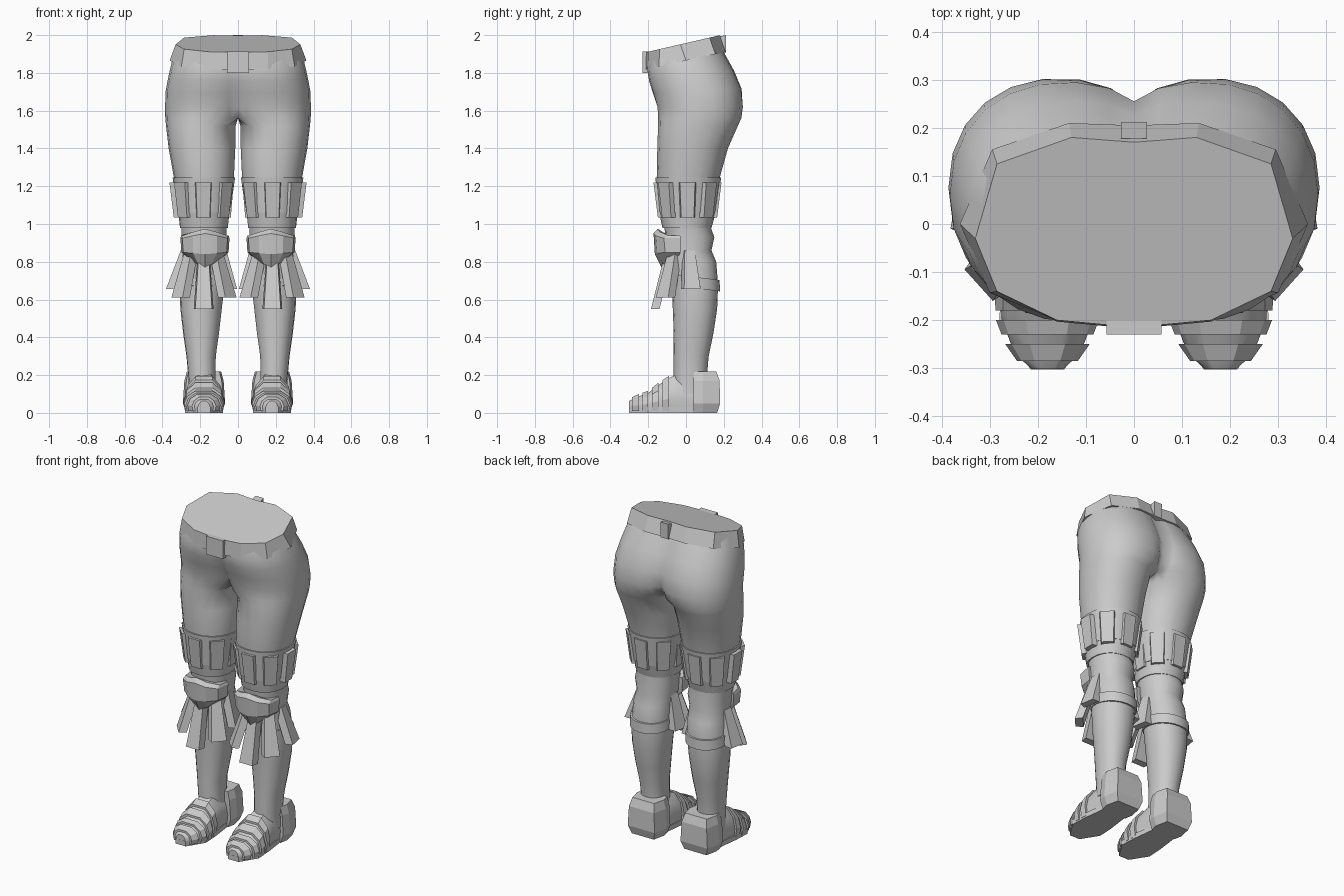
import bpy, bmesh, math
from mathutils import Vector

if "Cube" in bpy.data.objects:
    bpy.data.objects.remove(bpy.data.objects["Cube"])

grey = bpy.data.materials.new("light_grey")
grey.diffuse_color = (0.6, 0.6, 0.6, 1)
grey.use_nodes = True
grey.node_tree.nodes["Principled BSDF"].inputs["Base Color"].default_value = grey.diffuse_color


def finish(name, bm, mirror=True, smooth=None):
    """Turn a bmesh into a named object, optionally mirrored and smoothed."""
    bmesh.ops.recalc_face_normals(bm, faces=bm.faces)
    me = bpy.data.meshes.new(name)
    bm.to_mesh(me)
    bm.free()
    ob = bpy.data.objects.new(name, me)
    bpy.context.collection.objects.link(ob)
    me.materials.append(grey)
    bpy.ops.object.select_all(action='DESELECT')
    ob.select_set(True)
    bpy.context.view_layer.objects.active = ob
    if smooth:
        bpy.ops.object.shade_smooth_by_angle(angle=math.radians(smooth))
    if mirror:
        mod = ob.modifiers.new("Mirror", 'MIRROR')
        mod.use_clip = True
        mod.merge_threshold = 0.0005
    return ob


def loft(bm, rings, caps=True):
    """Skin a list of closed rings with equal point counts."""
    vs = [[bm.verts.new(p) for p in r] for r in rings]
    n = len(vs[0])
    for a, b in zip(vs, vs[1:]):
        for i in range(n):
            j = (i + 1) % n
            bm.faces.new((a[i], a[j], b[j], b[i]))
    if caps:
        bm.faces.new(vs[0])
        bm.faces.new(vs[-1])


def leg_ring(z, cx, rx, y0, y1, tilt=0.0, e=0.92):
    """Oval section; where it crosses the middle it is cut flat at x = 0."""
    cy, ry = (y0 + y1) / 2, (y1 - y0) / 2
    cut = rx > cx
    t0 = math.acos(-cx / rx) if cut else 0.78 * math.pi

    def pt(t):
        c, s = math.cos(t), math.sin(t)
        return [cx + rx * math.copysign(abs(c) ** e, c),
                cy + ry * math.copysign(abs(s) ** e, s)]
    ring = [pt(-t0 + 2 * t0 * i / 16) for i in range(17)]
    if cut:
        ring[0][0] = ring[16][0] = 0
    for k in range(1, 5):
        if cut:
            ring.append([0, ring[16][1] + (ring[0][1] - ring[16][1]) * k / 5])
        else:
            ring.append(pt(t0 + 2 * (math.pi - t0) * k / 5))
    return [(max(x, 0), y, z + tilt * y) for x, y in ring]


def plate(bm, ang, cx, cy, top, bot, thick=0.03):
    """Tapered slab around a leg; top and bot are (radius, z, width)."""
    a = math.radians(ang)
    out, side = Vector((math.cos(a), math.sin(a), 0)), Vector((-math.sin(a), math.cos(a), 0))
    rings = []
    for r, z, w in (top, bot):
        c = Vector((cx, cy, z)) + out * r
        rings.append([c - side * w / 2 - out * thick, c + side * w / 2 - out * thick,
                      c + side * w * .42, c - side * w * .42])
    loft(bm, rings)


def box(bm, x0, x1, y0, y1, z0, z1, dz=0.0):
    loft(bm, [[(x0, y0, z), (x1, y0, z), (x1, y1, z + dz), (x0, y1, z + dz)] for z in (z0, z1)])


# Hips and legs: z, centre x, half width, front y, back y, tilt
sections = [
    (1.93, .10, .22, -.19, .17, .22), (1.86, .11, .24, -.205, .205, .2),
    (1.78, .125, .243, -.195, .255, .12), (1.70, .14, .243, -.175, .295, .05),
    (1.62, .155, .231, -.152, .303), (1.56, .172, .213, -.148, .293),
    (1.52, .196, .185, -.148, .275), (1.40, .19, .177, -.152, .222),
    (1.25, .18, .16, -.155, .18), (1.10, .18, .137, -.14, .155),
    (1.00, .18, .12, -.115, .125), (.93, .18, .12, -.11, .15),
    (.86, .18, .115, -.10, .135), (.80, .185, .115, -.09, .16),
    (.68, .19, .12, -.075, .17), (.55, .195, .11, -.07, .165),
    (.42, .195, .095, -.065, .145), (.30, .195, .078, -.065, .12),
    (.18, .19, .072, -.065, .11), (.10, .19, .075, -.065, .11)]
bm = bmesh.new()
loft(bm, [leg_ring(*s) for s in sections])
inner = [f for f in bm.faces if all(v.co.x < 1e-5 for v in f.verts)]
bmesh.ops.delete(bm, geom=inner, context='FACES')
finish("hips_and_legs", bm, smooth=50)

# Belt, tilted up toward the back
half_top = [(.16, -.2), (.285, -.14), (.33, -.03), (.285, .125), (.13, .18)]
half_low = [(.16, -.203), (.3, -.143), (.362, 0), (.295, .155), (.135, .21)]


def belt_ring(half, front, back, base, tilt):
    pts = [(0, front)] + half + [(0, back)] + [(-x, y) for x, y in reversed(half)]
    return [(x, y, base + tilt * y) for x, y in pts]


bm = bmesh.new()
loft(bm, [belt_ring(half_low, -.218, .205, 1.865, .22),
          belt_ring(half_top, -.215, .17, 1.958, .23)])
finish("belt", bm, mirror=False)

# Buckle in front and loop behind
bm = bmesh.new()
box(bm, -.057, .057, -.23, -.2, 1.80, 1.912)
finish("buckle", bm, mirror=False)
bm = bmesh.new()
box(bm, -.027, .027, .178, .212, 1.9, 1.993, .007)
finish("belt_loop", bm, mirror=False)

# Bands around the thigh, above the knee and around the calf
for name, rings in {
    "thigh_band": [(1.245, .18, .166, -.162, .186), (1.06, .18, .139, -.145, .16)],
    "knee_band": [(1.06, .18, .136, -.142, .158), (.98, .18, .127, -.125, .135)],
    "calf_band": [(.725, .19, .126, -.085, .178, -.12), (.665, .19, .125, -.08, .18, -.12)],
}.items():
    bm = bmesh.new()
    loft(bm, [leg_ring(*r) for r in rings])
    finish(name, bm, smooth=40)

# Ring of slabs on the thigh
bm = bmesh.new()
for k in range(8):
    plate(bm, -90 + 45 * k, .183, .008, (.18 if k != 6 else .16, 1.22, .095),
          (.157 if k != 6 else .145, 1.035, .08), .035)
finish("thigh_slabs", bm)

# Faceted knee pad: half width, front y, back y, height at sides and centre
bm = bmesh.new()
rings = []
for w, f, b, zs, zc in ((.125, -.15, -.03, .94, .975), (.13, -.172, -.03, .925, .95),
                        (.125, -.165, -.03, .85, .84), (.07, -.13, -.05, .80, .77)):
    rings.append([(.175 + sx * w, y, z) for sx, y, z in (
        (-1, b, zs), (-.92, f + .055, zs), (-.5, f + .012, (zs + zc) / 2), (0, f, zc),
        (.5, f + .012, (zs + zc) / 2), (.92, f + .055, zs), (1, b, zs))])
loft(bm, rings)
finish("knee_pad", bm, smooth=25)

# Flared slabs hanging below the knee
bm = bmesh.new()
for ang, r, zt, zb in ((-90, .185, .82, .55), (-42, .19, .84, .61), (10, .195, .86, .655),
                       (-138, .195, .84, .61), (170, .172, .86, .655)):
    plate(bm, ang, .182, .0, (.118, zt, .065), (r, zb, .105), .045)
finish("knee_skirt", bm)


def foot_ring(y, w, top, grow=0.0, base=0.0, cx=.18):
    w, top = w + grow, top + grow
    return [(cx + sx * w, y, base + sz * (top - base)) for sx, sz in (
        (-.92, 0), (-1, .35), (-.85, .72), (-.42, 1), (.42, 1), (.85, .72), (1, .35), (.92, 0))]


# Shoe lofted from toe to heel
profile = [(-.302, .032, .062), (-.27, .068, .08), (-.2, .095, .105),
           (-.15, .098, .145), (-.08, .09, .19), (-.03, .085, .21), (.1, .08, .17)]
bm = bmesh.new()
loft(bm, [foot_ring(*p, base=.012) for p in profile])
finish("shoe", bm, smooth=35)

# Sole under the forefoot
bm = bmesh.new()
loft(bm, [[(.18 + s * w, y, z) for s, w, y in (
    (-1, .035, -.303), (-1, .1, -.2), (-1, .095, -.1), (-1, .075, .06),
    (1, .075, .06), (1, .095, -.1), (1, .1, -.2), (1, .035, -.303))] for z in (0.0, .03)])
finish("sole", bm)


def shoe_size(y):
    for a, b in zip(profile, profile[1:]):
        if a[0] <= y <= b[0]:
            t = (y - a[0]) / (b[0] - a[0])
            return a[1] + t * (b[1] - a[1]), a[2] + t * (b[2] - a[2])


# Straps over the shoe
bm = bmesh.new()
for y0, y1 in ((-.285, -.25), (-.23, -.2), (-.18, -.145), (-.125, -.09)):
    loft(bm, [foot_ring(y, *shoe_size(y), grow=.012, base=.01) for y in (y0, y1)])
finish("shoe_straps", bm)

# Heel block, broad at the base, with side wings
bm = bmesh.new()
loft(bm, [[(.18 + sx * w, y, z) for sx, y in (
    (-.9, .04), (.9, .04), (1, .09), (.82, yb), (-.82, yb), (-1, .09))]
    for z, w, yb in ((0, .092, .165), (.05, .112, .18), (.17, .104, .178), (.22, .09, .16))])
finish("heel_block", bm)
